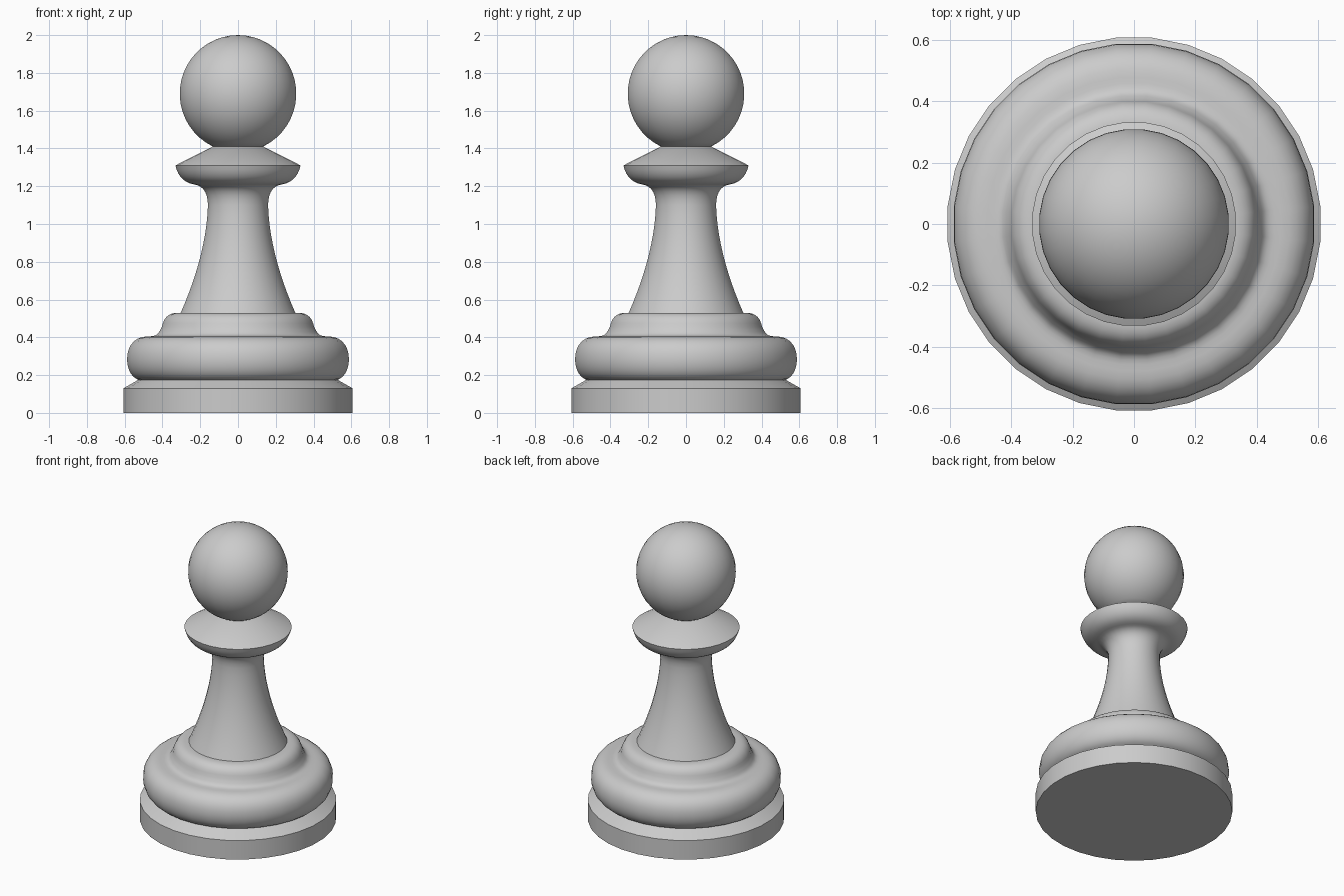
import bpy, bmesh, math
from mathutils import Vector
from mathutils.geometry import interpolate_bezier

default = bpy.data.objects.get("Cube")
if default:
    bpy.data.objects.remove(default, do_unlink=True)

SEGMENTS = 32

grey = bpy.data.materials.new("light_grey")
grey.use_nodes = True
colour = (0.6, 0.6, 0.6, 1)
grey.diffuse_color = colour
grey.node_tree.nodes["Principled BSDF"].inputs["Base Color"].default_value = colour


def curve(a, b, c, d, steps=8):
    """Points (radius, height) along one Bezier arc of the profile."""
    pts = interpolate_bezier(*[Vector((r, z, 0)) for r, z in (a, b, c, d)], steps)
    return [(p.x, p.y) for p in pts]


def lathe(name, profile):
    """Turn a (radius, height) profile about z; zero radius closes an end."""
    bm = bmesh.new()
    rings = []
    for r, z in profile:
        if rings and (Vector((r, z)) - last).length < 1e-4:
            continue
        last = Vector((r, z))
        if r < 1e-4:
            rings.append([bm.verts.new((0, 0, z))] * SEGMENTS)
            continue
        angles = [math.tau * (i + 0.5) / SEGMENTS for i in range(SEGMENTS)]
        rings.append([bm.verts.new((r * math.cos(a), r * math.sin(a), z)) for a in angles])
    for low, high in zip(rings, rings[1:]):
        for i in range(SEGMENTS):
            j = (i + 1) % SEGMENTS
            corners = dict.fromkeys((low[i], low[j], high[j], high[i]))
            bm.faces.new(list(corners))
    bmesh.ops.recalc_face_normals(bm, faces=bm.faces)
    mesh = bpy.data.meshes.new(name)
    bm.to_mesh(mesh)
    bm.free()
    mesh.materials.append(grey)
    obj = bpy.data.objects.new(name, mesh)
    bpy.context.collection.objects.link(obj)
    bpy.ops.object.select_all(action='DESELECT')
    obj.select_set(True)
    bpy.context.view_layer.objects.active = obj
    bpy.ops.object.shade_smooth_by_angle(angle=math.radians(30))


# Plinth, rounded foot, step, stem and collar in one turned body
body = [(0, 0), (0.61, 0), (0.61, 0.13), (0.53, 0.175)]
body += curve((0.53, 0.175), (0.57, 0.19), (0.59, 0.235), (0.59, 0.285))
body += curve((0.59, 0.285), (0.59, 0.355), (0.55, 0.405), (0.48, 0.405))
body += curve((0.48, 0.405), (0.425, 0.405), (0.425, 0.42), (0.405, 0.455))
body += curve((0.405, 0.455), (0.395, 0.505), (0.37, 0.53), (0.32, 0.53))
body += curve((0.305, 0.53), (0.22, 0.72), (0.165, 0.92), (0.16, 1.1), 12)
body += curve((0.16, 1.1), (0.16, 1.17), (0.19, 1.205), (0.235, 1.21))
body += curve((0.235, 1.21), (0.29, 1.22), (0.32, 1.255), (0.333, 1.31))
body += [(0.135, 1.41), (0, 1.41)]
lathe("turned_body", body)

# Ball head, cut off where it meets the collar
radius, centre = 0.31, 1.69
start = -math.acos(0.135 / radius)
steps = 20
head = []
for i in range(steps + 1):
    a = start + (math.pi / 2 - start) * i / steps
    head.append((radius * math.cos(a), centre + radius * math.sin(a)))
lathe("ball_head", [(0, 1.405)] + head)
